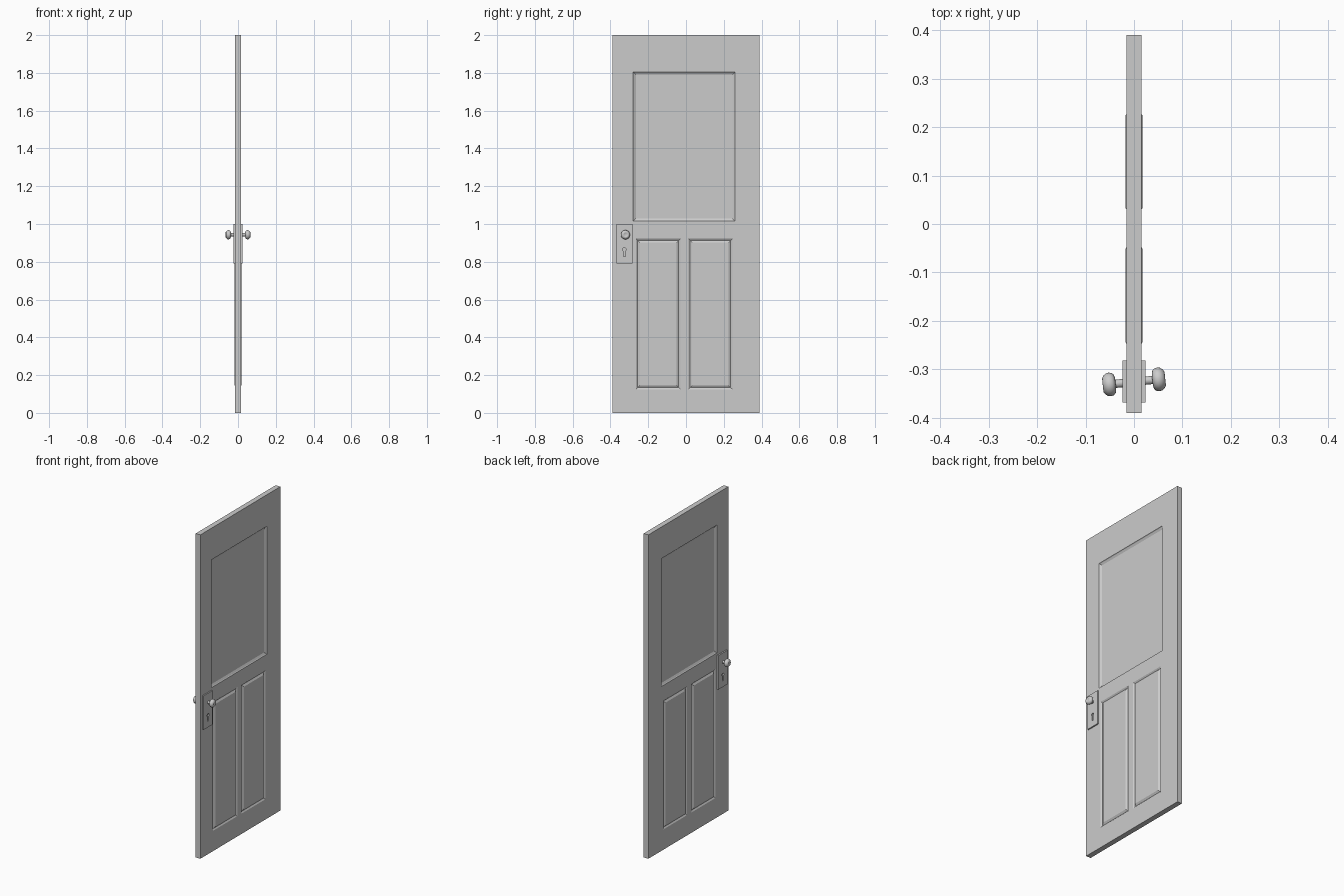
import bpy, bmesh, math
from mathutils import Matrix

if "Cube" in bpy.data.objects:
    bpy.data.objects.remove(bpy.data.objects["Cube"])

HALF = 0.016                       # half thickness of the door
KY, KZ = -0.326, 0.943             # knob axis


def finish(name, bm):
    bmesh.ops.remove_doubles(bm, verts=bm.verts, dist=1e-5)
    bmesh.ops.recalc_face_normals(bm, faces=bm.faces)
    me = bpy.data.meshes.new(name)
    bm.to_mesh(me)
    bm.free()
    ob = bpy.data.objects.new(name, me)
    bpy.context.collection.objects.link(ob)
    return ob


def rect(bm, y0, y1, z0, z1, x):
    return [bm.verts.new((x, y, z)) for y, z in ((y0, z0), (y1, z0), (y1, z1), (y0, z1))]


def bridge(bm, a, b):
    for i in range(4):
        j = (i + 1) % 4
        bm.faces.new((a[i], a[j], b[j], b[i]))


# Panels: opening, then (inset, x) steps from the rim to the field
sunk = [(0, HALF), (0.003, 0.012), (0.014, 0.006)]
raised = [(0, HALF), (0.009, 0.010), (0.021, 0.0175)]
panels = [
    (-0.28, 0.26, 1.015, 1.805, sunk),
    (-0.265, -0.03, 0.125, 0.922, raised),
    (0.012, 0.245, 0.125, 0.922, raised),
]

# Door leaf: half slab with panels, mirrored through its thickness
bm = bmesh.new()
ys = sorted({-0.39, 0.39} | {v for p in panels for v in p[:2]})
zs = sorted({0, 2} | {v for p in panels for v in p[2:4]})
for y0, y1 in zip(ys, ys[1:]):
    for z0, z1 in zip(zs, zs[1:]):
        cy, cz = (y0 + y1) / 2, (z0 + z1) / 2
        if not any(p[0] < cy < p[1] and p[2] < cz < p[3] for p in panels):
            bm.faces.new(rect(bm, y0, y1, z0, z1, HALF))
for y0, y1, z0, z1, steps in panels:
    loops = [rect(bm, y0 + d, y1 - d, z0 + d, z1 - d, x) for d, x in steps]
    for a, b in zip(loops, loops[1:]):
        bridge(bm, a, b)
    bm.faces.new(loops[-1])
bridge(bm, rect(bm, -0.39, 0.39, 0, 2, 0), rect(bm, -0.39, 0.39, 0, 2, HALF))
door = finish("door_leaf", bm)
door.modifiers.new("Mirror", 'MIRROR')


def box(name, cx, cy, cz, sx, sy, sz):
    b = bmesh.new()
    bmesh.ops.create_cube(b, size=1, matrix=Matrix.Translation((cx, cy, cz)) @ Matrix.Diagonal((sx, sy, sz, 1)))
    return finish(name, b)


# Keyhole cutters
b = bmesh.new()
bmesh.ops.create_cone(b, cap_ends=True, segments=20, radius1=0.0095, radius2=0.0095, depth=0.2,
                      matrix=Matrix.Translation((0, KY, 0.865)) @ Matrix.Rotation(math.pi / 2, 4, 'Y'))
cutters = [finish("keyhole_round_cutter", b),
           box("keyhole_slot_cutter", 0, KY, 0.845, 0.2, 0.012, 0.034)]
for c in cutters:
    c.hide_render = True
    c.hide_set(True)

# Knob and stem profile: (distance along axis, radius)
profile = [(0.014, 0.0085), (0.038, 0.0085), (0.0385, 0.014), (0.040, 0.019), (0.044, 0.023),
           (0.050, 0.0245), (0.056, 0.0235), (0.061, 0.020), (0.0645, 0.015),
           (0.0648, 0.012), (0.063, 0.009), (0.063, 0)]

for side, label in ((1, "right"), (-1, "left")):
    # Lock plate with keyhole
    plate = box("lock_plate_" + label, side * 0.0195, -0.3255, 0.895, 0.009, 0.087, 0.21)
    for c in cutters:
        m = plate.modifiers.new("Keyhole", 'BOOLEAN')
        m.operation, m.solver, m.object = 'DIFFERENCE', 'EXACT', c
    # Lathed knob
    b = bmesh.new()
    vs = [b.verts.new((d, r, 0)) for d, r in profile]
    es = [b.edges.new(e) for e in zip(vs, vs[1:])]
    bmesh.ops.spin(b, geom=vs + es, cent=(0, 0, 0), axis=(1, 0, 0), angle=2 * math.pi, steps=28)
    knob = finish("knob_" + label, b)
    knob.location = (0, KY, KZ)
    knob.rotation_euler.z = math.radians(6) + (0 if side > 0 else math.pi)
    bpy.ops.object.select_all(action='DESELECT')
    knob.select_set(True)
    bpy.context.view_layer.objects.active = knob
    bpy.ops.object.shade_smooth_by_angle(angle=math.radians(40))
